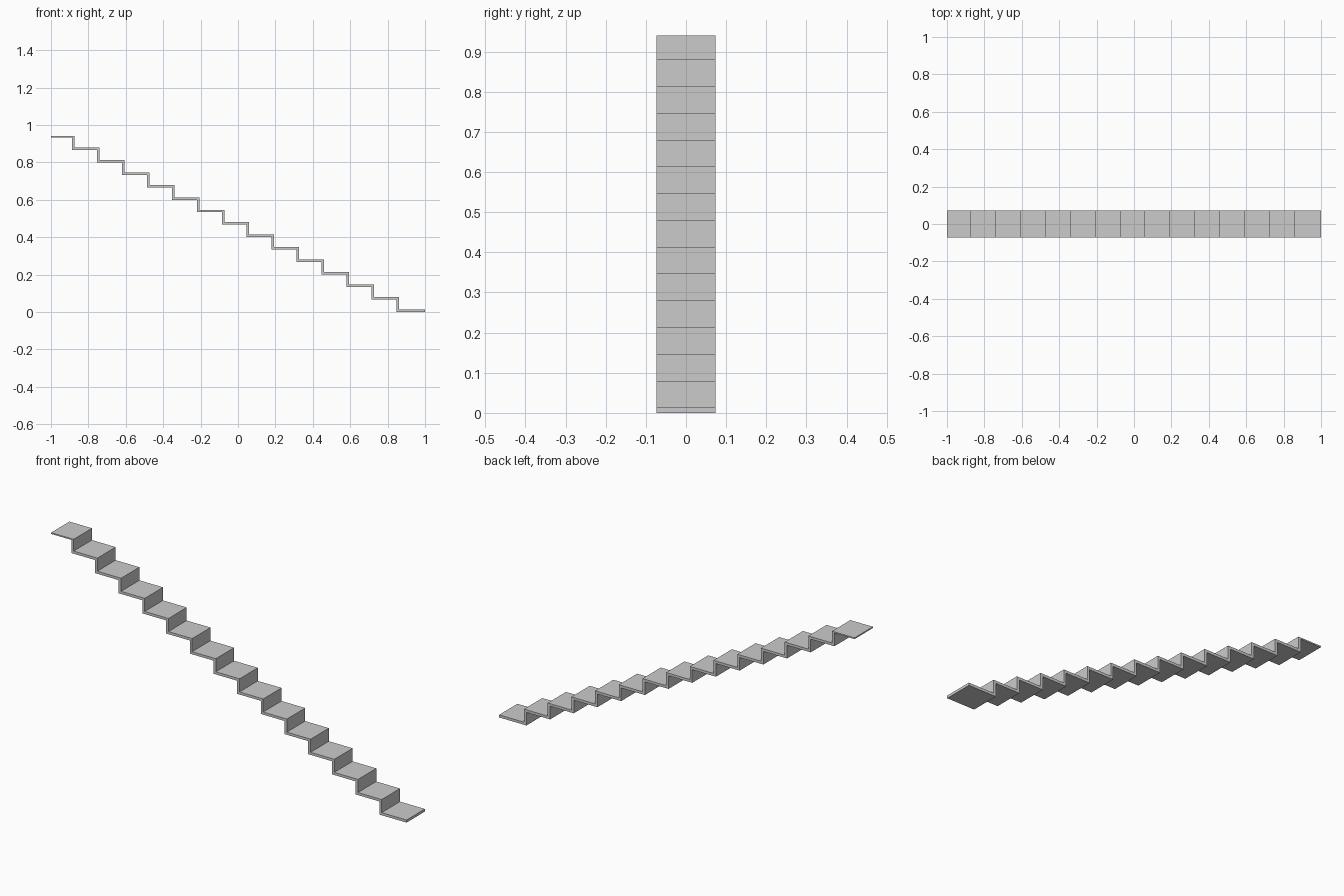
import bpy, bmesh

if "Cube" in bpy.data.objects:
    bpy.data.objects.remove(bpy.data.objects["Cube"])

RUN, RISE = 2 / 15, 1 / 15      # tread pitch and step height
T = 0.0133                      # sheet thickness
N = 14                          # number of risers
HALF_WIDTH = 0.0735

# Stepped profile: upper line runs down the stair, lower line runs back up
upper = [(-1.0, 0.94)]
lower = [(-1.0, N * RISE)]
z_up, z_low = 0.94, N * RISE
for i in range(N):
    x = -0.8733 + i * RUN
    upper.append((x, z_up))
    lower.append((x - T, z_low))
    z_low = (N - 1 - i) * RISE
    z_up = z_low + T
    upper.append((x, z_up))
    lower.append((x - T, z_low))
upper.append((1.0, T))
lower.append((1.0, 0.0))

# Folded stair strip: one quad per tread or riser, on all four sides
bm = bmesh.new()


def row(points, y):
    return [bm.verts.new((x, y, z)) for x, z in points]


rails = [row(upper, -HALF_WIDTH), row(upper, HALF_WIDTH),
         row(lower, HALF_WIDTH), row(lower, -HALF_WIDTH)]
for a, b in zip(rails, rails[1:] + rails[:1]):
    for i in range(len(upper) - 1):
        bm.faces.new((a[i], a[i + 1], b[i + 1], b[i]))
for end in (0, -1):
    bm.faces.new([r[end] for r in rails])
bmesh.ops.recalc_face_normals(bm, faces=bm.faces)

mesh = bpy.data.meshes.new("stair_strip")
bm.to_mesh(mesh)
bm.free()
stairs = bpy.data.objects.new("stair_strip", mesh)
bpy.context.collection.objects.link(stairs)
